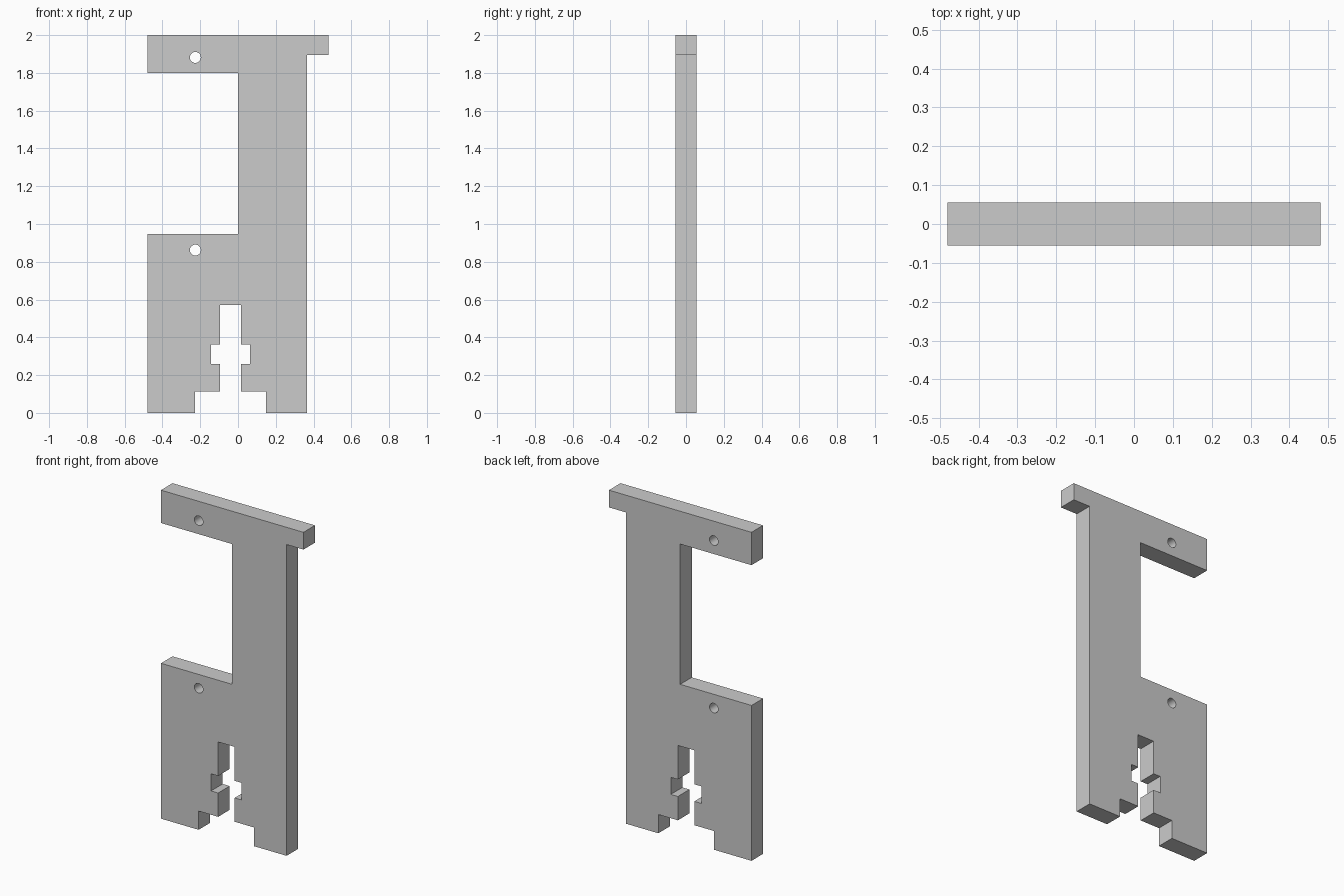
import bpy, bmesh, math

if "Cube" in bpy.data.objects:
    bpy.data.objects.remove(bpy.data.objects["Cube"])

HALF_DEPTH = 0.0555
SLOT_X = -0.0395  # centre line of the stepped slot


def add_loop(curve, pts):
    spline = curve.splines.new('POLY')
    spline.points.add(len(pts) - 1)
    for p, (x, z) in zip(spline.points, pts):
        p.co = (x, z, 0, 1)
    spline.use_cyclic_u = True


def circle(cx, cz, r, n=32):
    return [(cx + r * math.cos(2 * math.pi * i / n),
             cz + r * math.sin(2 * math.pi * i / n)) for i in range(n)]


# Stepped slot in the bottom edge: half profile (half width, height), mirrored
slot_half = [(0.187, 0), (0.187, 0.114), (0.0555, 0.114), (0.0555, 0.259),
             (0.103, 0.259), (0.103, 0.363), (0.0555, 0.363), (0.0555, 0.57)]
slot = ([(SLOT_X - w, z) for w, z in slot_half] +
        [(SLOT_X + w, z) for w, z in reversed(slot_half)])

# Outer outline of the plate
outline = [(-0.48, 0)] + slot + [
    (0.366, 0), (0.366, 1.895), (0.48, 1.895), (0.48, 2), (-0.48, 2),
    (-0.48, 1.8), (0, 1.8), (0, 0.946), (-0.48, 0.946)]

curve = bpy.data.curves.new("bracket_plate", 'CURVE')
curve.dimensions = '2D'
curve.fill_mode = 'BOTH'
curve.extrude = HALF_DEPTH
add_loop(curve, outline)
# Two pin holes
for z in (1.882, 0.862):
    add_loop(curve, circle(-0.226, z, 0.029))

plate = bpy.data.objects.new("bracket_plate", curve)
bpy.context.collection.objects.link(plate)
plate.rotation_euler.x = math.pi / 2
bpy.context.view_layer.objects.active = plate
plate.select_set(True)
bpy.ops.object.convert(target='MESH')
bpy.ops.object.transform_apply(location=False, rotation=True, scale=False)

# Weld the faces to the rim
bm = bmesh.new()
bm.from_mesh(plate.data)
bmesh.ops.remove_doubles(bm, verts=bm.verts, dist=1e-4)
bmesh.ops.recalc_face_normals(bm, faces=bm.faces)
bm.to_mesh(plate.data)
bm.free()
bpy.ops.object.shade_smooth_by_angle(angle=math.radians(30))
